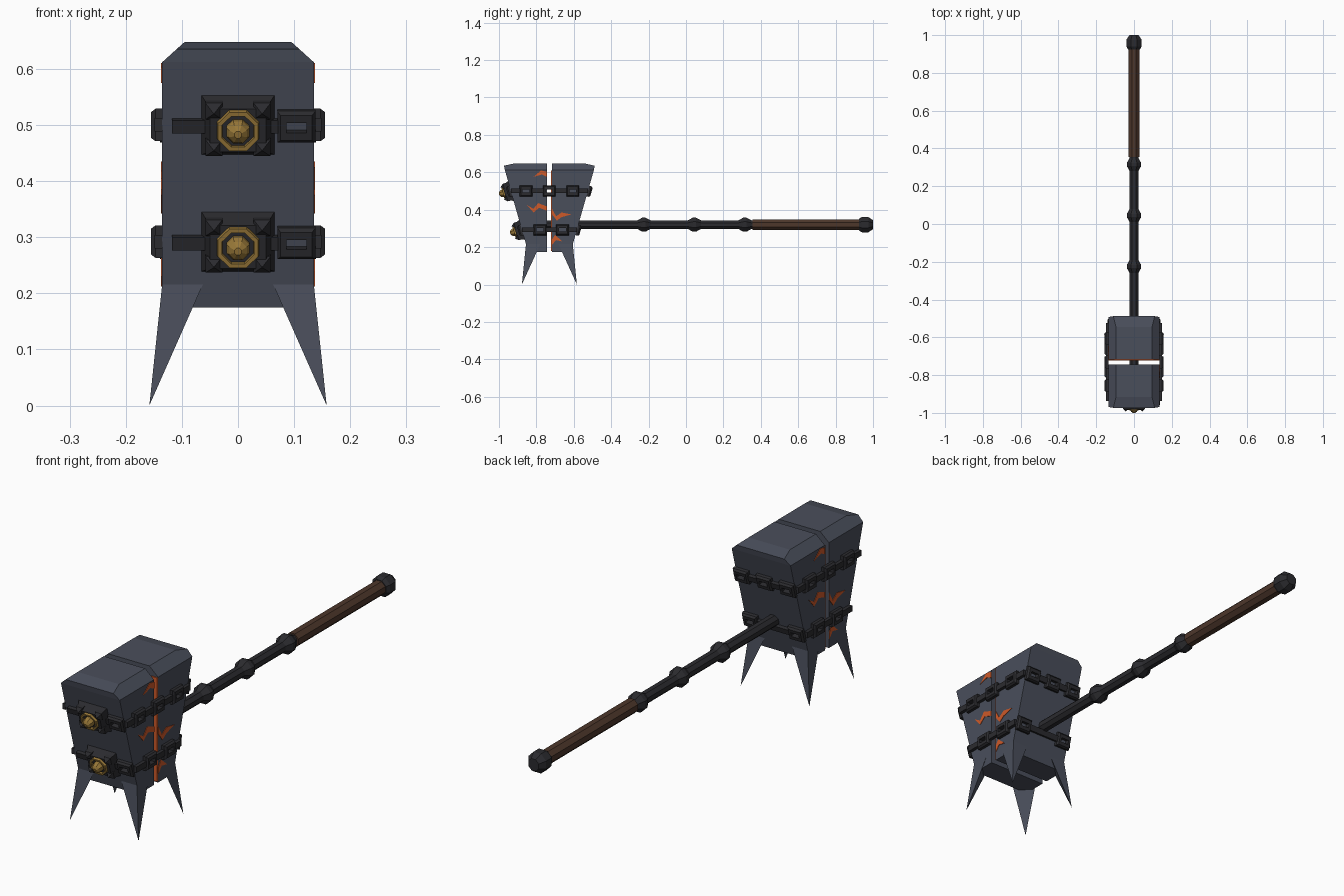
import bpy, bmesh, math
from mathutils import Matrix, Vector

if "Cube" in bpy.data.objects:
    bpy.data.objects.remove(bpy.data.objects["Cube"])

HEAD_Y = -0.7305                      # middle of the split head
SLOPE = math.atan(0.113 / 0.397)      # lean of front and back faces


def material(name, rgb):
    m = bpy.data.materials.new(name)
    m.diffuse_color = (*rgb, 1)
    m.use_nodes = True
    m.node_tree.nodes["Principled BSDF"].inputs["Base Color"].default_value = m.diffuse_color
    return m


STONE = material("slate", (0.068, 0.077, 0.105))
IRON = material("dark_iron", (0.024, 0.024, 0.028))
WOOD = material("brown_grip", (0.075, 0.038, 0.024))
GOLD = material("old_gold", (0.32, 0.19, 0.04))
GLOW = material("orange_glow", (0.62, 0.10, 0.022))


def finish(name, bm, mat, matrix=Matrix()):
    bm.transform(matrix)
    bmesh.ops.recalc_face_normals(bm, faces=bm.faces)
    mesh = bpy.data.meshes.new(name)
    bm.to_mesh(mesh)
    bm.free()
    mesh.materials.append(mat)
    ob = bpy.data.objects.new(name, mesh)
    bpy.context.collection.objects.link(ob)
    return ob


def hull(name, points, mat, matrix=Matrix()):
    bm = bmesh.new()
    for p in points:
        bm.verts.new(p)
    bmesh.ops.convex_hull(bm, input=bm.verts)
    bmesh.ops.dissolve_limit(bm, angle_limit=0.01, verts=bm.verts, edges=bm.edges)
    return finish(name, bm, mat, matrix)


def frustum(name, levels, mat, matrix, at=(0, 0)):
    # stacked rectangles, each (half width, half height, depth)
    pts = [(at[0] + sx * a, at[1] + sy * b, d)
           for a, b, d in levels for sx in (-1, 1) for sy in (-1, 1)]
    return hull(name, pts, mat, matrix)


def lathe(name, profile, mat, matrix, closed=False, sides=8):
    bm = bmesh.new()
    rings = [[bm.verts.new((r * math.cos((i + .5) * math.tau / sides),
                            r * math.sin((i + .5) * math.tau / sides), h))
              for i in range(sides)] for r, h in profile]
    pairs = list(zip(rings, rings[1:])) + ([(rings[-1], rings[0])] if closed else [])
    for a, b in pairs:
        for i in range(sides):
            j = (i + 1) % sides
            bm.faces.new((a[i], a[j], b[j], b[i]))
    if not closed:
        bm.faces.new(rings[0])
        bm.faces.new(rings[-1])
    return finish(name, bm, mat, matrix)


def chain_link(name, matrix):
    # rectangular ring with a chamfered outer edge
    section = [(0.034, 0.029, 0), (0.034, 0.029, 0.012), (0.028, 0.023, 0.02),
               (0.018, 0.009, 0.02), (0.018, 0.009, 0)]
    bm = bmesh.new()
    loops = [[bm.verts.new((sx * a, sy * b, d))
              for sx, sy in ((-1, -1), (1, -1), (1, 1), (-1, 1))] for a, b, d in section]
    for k, a in enumerate(loops):
        b = loops[(k + 1) % len(loops)]
        for i in range(4):
            j = (i + 1) % 4
            bm.faces.new((a[i], a[j], b[j], b[i]))
    return finish(name, bm, IRON, matrix)


def lean(z):
    return 0.125 + (z - 0.215) * math.tan(SLOPE)


def face_frame(side, z, u=0.0):
    # local x runs along the face, y up it, z outward
    c, s = math.cos(SLOPE), math.sin(SLOPE)
    ax, up, out, origin = {
        "front": ((1, 0, 0), (0, -s, c), (0, -c, -s), (0, HEAD_Y - lean(z), z)),
        "back": ((-1, 0, 0), (0, s, c), (0, c, -s), (0, HEAD_Y + lean(z), z)),
        "right": ((0, 1, 0), (0, 0, 1), (1, 0, 0), (0.135, HEAD_Y, z)),
        "left": ((0, -1, 0), (0, 0, 1), (-1, 0, 0), (-0.135, HEAD_Y, z))}[side]
    m = Matrix((ax, up, out)).transposed().to_4x4()
    m.translation = Vector(origin) + Vector(ax) * u
    return m


# Two halves of the head and the corner spikes
for side, s in (("front", -1), ("back", 1)):
    levels = [(0.135, 0.0135, 0.175), (0.135, lean(0.175), 0.175),
              (0.135, 0.0135, 0.612), (0.135, lean(0.612), 0.612),
              (0.1095, lean(0.628), 0.635),
              (0.095, 0.0135, 0.648), (0.095, 0.185, 0.648)]
    hull(f"head_{side}_half",
         [(sx * x, HEAD_Y + s * y, z) for x, y, z in levels for sx in (-1, 1)], STONE)
    for label, sx in (("left", -1), ("right", 1)):
        tetra = [(0.135, 0.125, 0.217), (0.158, 0.147, 0.0),
                 (0.062, 0.125, 0.217), (0.135, 0.048, 0.217)]
        hull(f"spike_{side}_{label}",
             [(sx * x, HEAD_Y + s * y, z) for x, y, z in tetra], STONE)

# Glowing lining of the gap
frustum("gap_glow", [(0.134, 0.215, 0), (0.134, 0.215, 0.005)], GLOW,
        Matrix.Translation((0, HEAD_Y + 0.0135, 0.395)) @ Matrix.Rotation(math.pi / 2, 4, 'X'))

# Glowing cracks on both sides, (offset from the gap, height)
cracks = [
    [(-.085, .575), (-.045, .61), (-.014, .603), (-.014, .575), (-.04, .588)],
    [(-.12, .425), (-.085, .405), (-.06, .435), (-.014, .418), (-.014, .395), (-.055, .41), (-.085, .385)],
    [(.014, .405), (.036, .365), (.065, .385), (.118, .375), (.065, .36), (.04, .342), (.014, .375)],
    [(.014, .24), (.03, .265), (.07, .23), (.035, .237), (.014, .212)]]
for side in ("right", "left"):
    for i, poly in enumerate(cracks):
        bm = bmesh.new()
        f = bm.faces.new([bm.verts.new((u, v, -0.002)) for u, v in poly])
        ext = bmesh.ops.extrude_face_region(bm, geom=[f])
        bmesh.ops.translate(bm, vec=(0, 0, 0.004),
                            verts=[g for g in ext["geom"] if isinstance(g, bmesh.types.BMVert)])
        finish(f"crack_{side}_{i}", bm, GLOW, face_frame(side, 0))

# Two chains around the head, each with a gold-studded front plate
for label, z, side_links in (("upper", 0.5, (-0.125, 0.0, 0.125)),
                             ("lower", 0.292, (-0.05, 0.07))):
    layout = {"front": ((0.104,), (-0.118, 0.09)),
              "back": ((-0.105, 0.0, 0.105) if label == "upper" else (-0.105, 0.105), (-0.13, 0.13)),
              "right": (side_links, (-lean(z), lean(z))),
              "left": ([-u for u in side_links], (-lean(z), lean(z)))}
    for side, (links, (a, b)) in layout.items():
        for i, u in enumerate(links):
            chain_link(f"{label}_chain_link_{side}_{i}", face_frame(side, z, u))
        # edge-on links run between the flat ones
        stops = [a] + [u + d for u in sorted(links) for d in (-0.02, 0.02)] + [b]
        for i in range(0, len(stops), 2):
            lo, hi = stops[i], stops[i + 1]
            if hi - lo > 0.01:
                frustum(f"{label}_chain_bar_{side}_{i // 2}",
                        [((hi - lo) / 2, 0.012, 0), ((hi - lo) / 2, 0.012, 0.014)],
                        IRON, face_frame(side, z, (lo + hi) / 2))
    m = face_frame("front", z)
    frustum(f"{label}_plate", [(0.065, 0.055, 0), (0.05, 0.04, 0.035)], IRON, m)
    for i, (x, y) in enumerate([(-1, -1), (1, -1), (-1, 1), (1, 1)]):
        frustum(f"{label}_plate_stud_{i}",
                [(0.015, 0.015, 0.012), (0.015, 0.015, 0.03), (0.001, 0.001, 0.047)],
                IRON, m, at=(x * 0.043, y * 0.034))
    lathe(f"{label}_gold_ring", [(0.041, 0.033), (0.039, 0.044), (0.031, 0.044), (0.03, 0.033)],
          GOLD, m, closed=True)
    lathe(f"{label}_gold_boss", [(0.022, 0.033), (0.022, 0.048), (0.017, 0.058), (0.007, 0.065)],
          GOLD, m)

# Handle: rod with three knots, grip and pommel
axis = Matrix.Translation((0, 0, 0.32)) @ Matrix.Rotation(-math.pi / 2, 4, 'X')
rod = [(0.025, -0.80)]
for y in (-0.225, 0.045, 0.315):
    rod += [(0.025, y - 0.035), (0.041, y - 0.008), (0.041, y + 0.008), (0.025, y + 0.035)]
lathe("handle_rod", rod + [(0.025, 0.37)], IRON, axis)
lathe("handle_grip", [(0.031, 0.355), (0.031, 0.94)], WOOD, axis)
lathe("pommel", [(0.034, 0.925), (0.044, 0.94), (0.044, 0.975), (0.026, 1.0)], IRON, axis)
